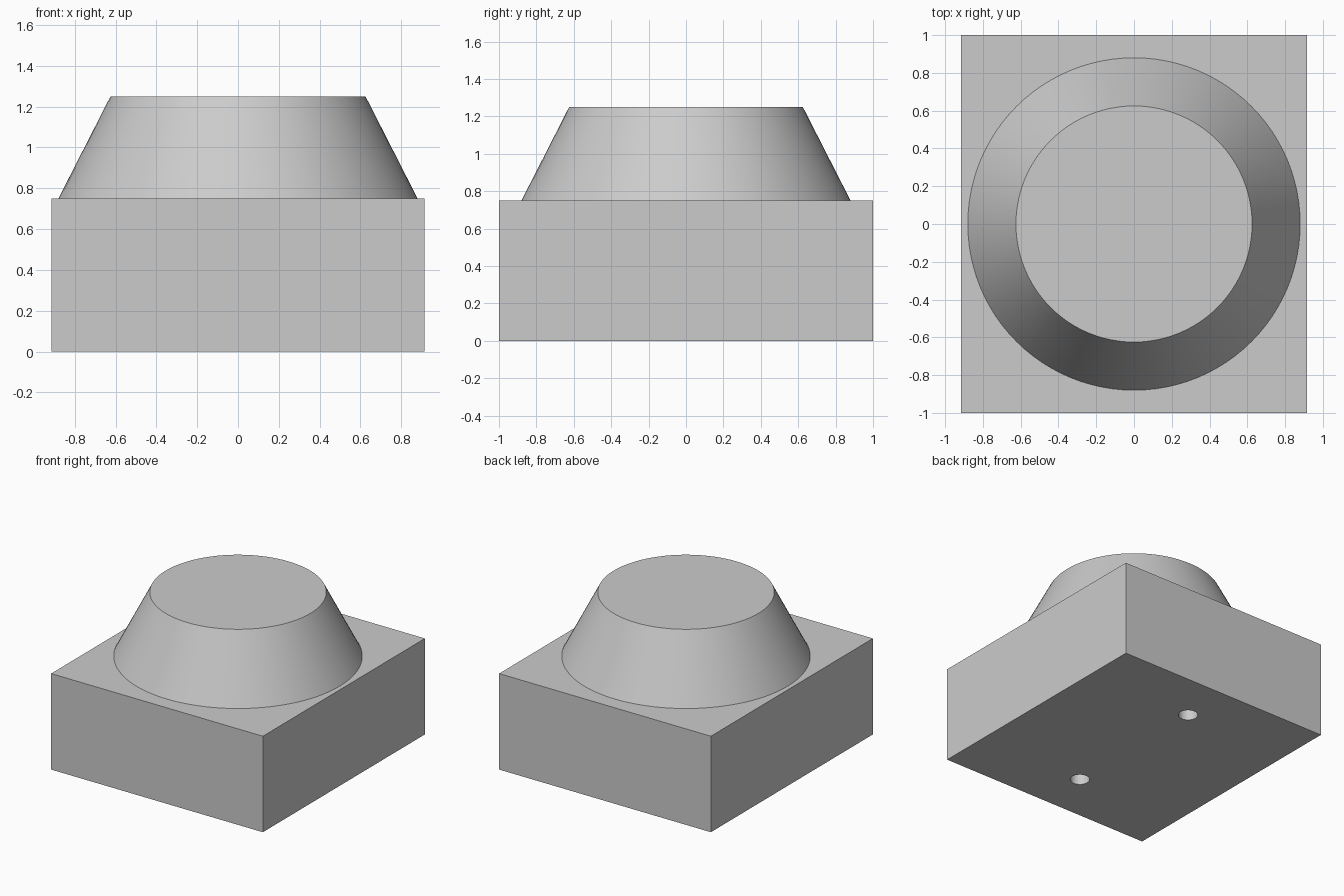
import bpy
import bmesh
import math
from mathutils import Matrix

default = bpy.data.objects.get("Cube")
if default:
    bpy.data.objects.remove(default, do_unlink=True)

WIDTH, DEPTH, BASE_H, TOP_H = 1.83, 2.0, 0.75, 1.25
HOLE_Y, HOLE_R, HOLE_DEPTH = 0.605, 0.07, 0.4

grey = bpy.data.materials.new("light grey")
grey.use_nodes = True
colour = (0.6, 0.6, 0.6, 1)
grey.diffuse_color = colour
grey.node_tree.nodes["Principled BSDF"].inputs["Base Color"].default_value = colour


def make_object(name, bm):
    mesh = bpy.data.meshes.new(name)
    bm.to_mesh(mesh)
    bm.free()
    mesh.materials.append(grey)
    obj = bpy.data.objects.new(name, mesh)
    bpy.context.collection.objects.link(obj)
    return obj


def frustum(name, r1, r2, z1, z2, y=0, sides=96):
    bm = bmesh.new()
    bmesh.ops.create_cone(bm, cap_ends=True, segments=sides, radius1=r1, radius2=r2,
                          depth=z2 - z1, matrix=Matrix.Translation((0, y, (z1 + z2) / 2)))
    return make_object(name, bm)


def smooth(obj):
    bpy.ops.object.select_all(action="DESELECT")
    obj.select_set(True)
    bpy.context.view_layer.objects.active = obj
    bpy.ops.object.shade_smooth_by_angle(angle=math.radians(30))


# Rectangular base block
bm = bmesh.new()
bmesh.ops.create_cube(bm, size=1, matrix=Matrix.Translation((0, 0, BASE_H / 2))
                      @ Matrix.Diagonal((WIDTH, DEPTH, BASE_H, 1)))
base = make_object("base_block", bm)

# Two blind mounting holes in the underside
for side, label in ((1, "back"), (-1, "front")):
    cutter = frustum(label + "_hole_cutter", HOLE_R, HOLE_R, -0.1, HOLE_DEPTH,
                     side * HOLE_Y, 48)
    cut = base.modifiers.new(label + "_hole", "BOOLEAN")
    cut.operation = "DIFFERENCE"
    cut.solver = "EXACT"
    cut.object = cutter
    bpy.context.view_layer.objects.active = base
    bpy.ops.object.modifier_apply(modifier=cut.name)
    bpy.data.objects.remove(cutter, do_unlink=True)
smooth(base)

# Tapered round top
smooth(frustum("tapered_top", 0.88, 0.625, BASE_H, TOP_H))
